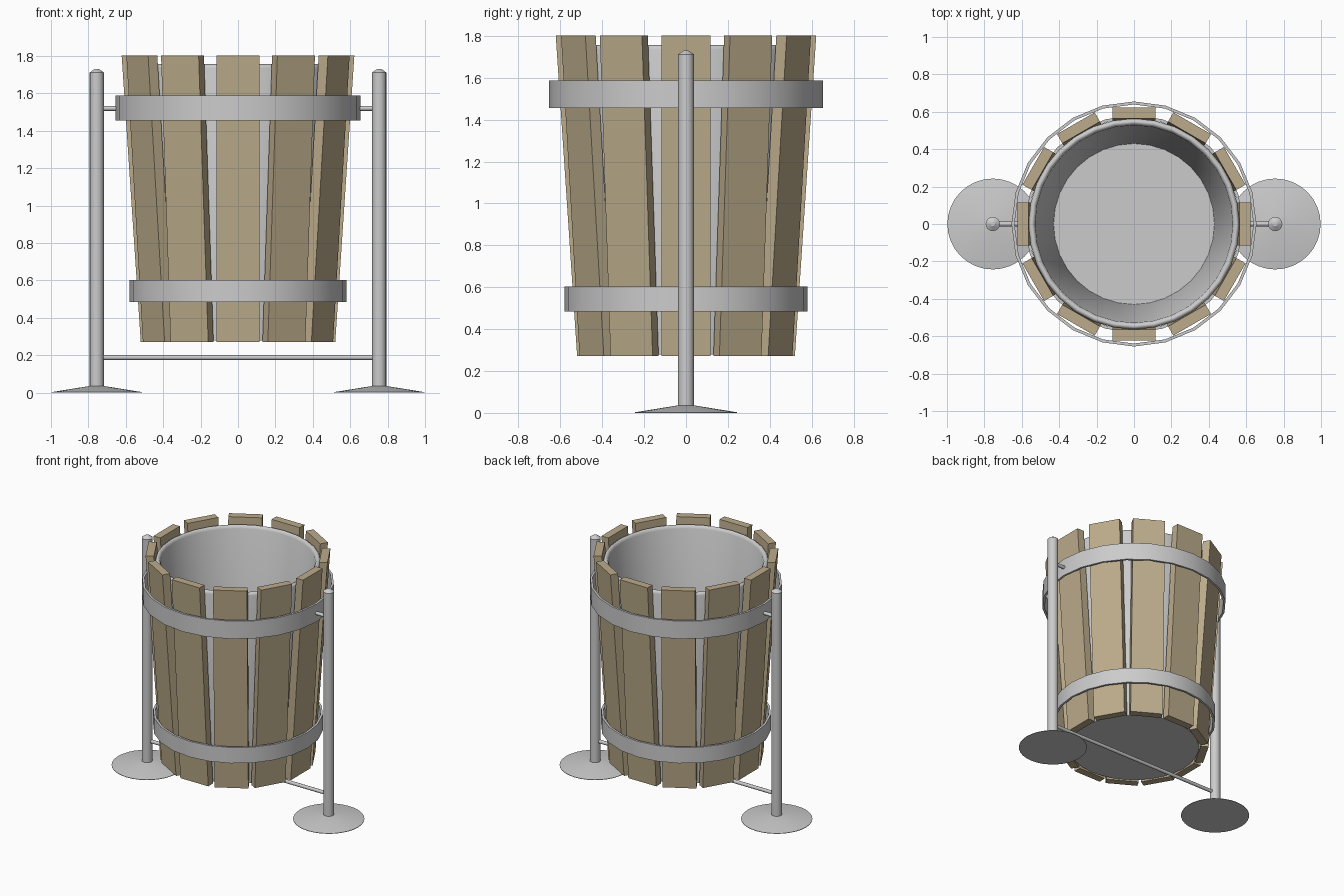
import bpy, bmesh, math
from mathutils import Matrix, Vector

if "Cube" in bpy.data.objects:
    bpy.data.objects.remove(bpy.data.objects["Cube"])

wood = bpy.data.materials.new("wood")
wood.diffuse_color = (0.50, 0.41, 0.26, 1)
wood.use_nodes = True
wood.node_tree.nodes["Principled BSDF"].inputs["Base Color"].default_value = wood.diffuse_color


def finish(name, bm, mat=None, angle=None):
    bmesh.ops.recalc_face_normals(bm, faces=bm.faces[:])
    me = bpy.data.meshes.new(name)
    bm.to_mesh(me)
    bm.free()
    ob = bpy.data.objects.new(name, me)
    bpy.context.collection.objects.link(ob)
    if mat:
        me.materials.append(mat)
    if angle:
        bpy.ops.object.select_all(action='DESELECT')
        bpy.context.view_layer.objects.active = ob
        ob.select_set(True)
        bpy.ops.object.shade_smooth_by_angle(angle=math.radians(angle))
    return ob


def lathe(name, profile, sides, center=(0, 0), closed=False, angle=35):
    """Spin an (r, z) profile about a vertical axis; r = 0 makes a pole."""
    bm = bmesh.new()
    vs = [bm.verts.new((r, 0, z)) for r, z in profile]
    es = [bm.edges.new(p) for p in zip(vs, vs[1:])]
    if closed:
        es.append(bm.edges.new((vs[-1], vs[0])))
    bmesh.ops.spin(bm, geom=vs + es, axis=(0, 0, 1), cent=(0, 0, 0),
                   angle=2 * math.pi, steps=sides, use_duplicate=False)
    bmesh.ops.remove_doubles(bm, verts=bm.verts[:], dist=1e-4)
    bmesh.ops.translate(bm, verts=bm.verts[:], vec=(*center, 0))
    return finish(name, bm, angle=angle)


def rod_x(name, x0, x1, z, r):
    bm = bmesh.new()
    m = Matrix.Translation(((x0 + x1) / 2, 0, z)) @ Matrix.Rotation(math.pi / 2, 4, 'Y')
    bmesh.ops.create_cone(bm, cap_ends=True, segments=12, radius1=r, radius2=r,
                          depth=abs(x1 - x0), matrix=m)
    return finish(name, bm, angle=35)


# wooden staves: leaning planks around the bin
Z0, Z1, R0, R1, W, T = 0.272, 1.803, 0.52, 0.622, 0.116, 0.057
for i in range(12):
    bm = bmesh.new()
    bmesh.ops.create_cube(bm, size=2)
    for v in bm.verts:
        top = v.co.z > 0
        r = (R1 if top else R0) - (T if v.co.x < 0 else 0)
        v.co = Vector((r, W * v.co.y, Z1 if top else Z0))
    bmesh.ops.rotate(bm, verts=bm.verts[:], cent=(0, 0, 0),
                     matrix=Matrix.Rotation(i * math.pi / 6, 3, 'Z'))
    finish(f"stave_{i + 1}", bm, mat=wood)

# inner liner: tapered bucket with a rounded rim
lathe("liner", [(0, 0.28), (0.462, 0.28), (0.564, 1.735), (0.559, 1.75),
                (0.547, 1.757), (0.535, 1.75), (0.528, 1.735), (0.43, 0.31),
                (0, 0.31)], 32, angle=80)

# metal hoops
for name, r, z0, z1 in (("upper_hoop", 0.655, 1.455, 1.588),
                        ("lower_hoop", 0.58, 0.485, 0.603)):
    lathe(name, [(r - 0.016, z0), (r, z0), (r, z1), (r - 0.016, z1)], 24, closed=True)

# posts, feet and pivot pins on both sides
PX = 0.755
for side, s in (("left", -1), ("right", 1)):
    lathe(f"{side}_post", [(0, 0.02), (0.038, 0.02), (0.038, 1.712), (0.012, 1.73),
                           (0, 1.73)], 16, (s * PX, 0), angle=30)
    lathe(f"{side}_foot", [(0, 0), (0.243, 0), (0.243, 0.003), (0.038, 0.036),
                           (0, 0.036)], 32, (s * PX, 0), angle=30)
    rod_x(f"{side}_pivot_pin", s * PX, s * 0.61, 1.52, 0.013)

# lower cross bar joining the posts
rod_x("cross_bar", -PX, PX, 0.188, 0.013)
